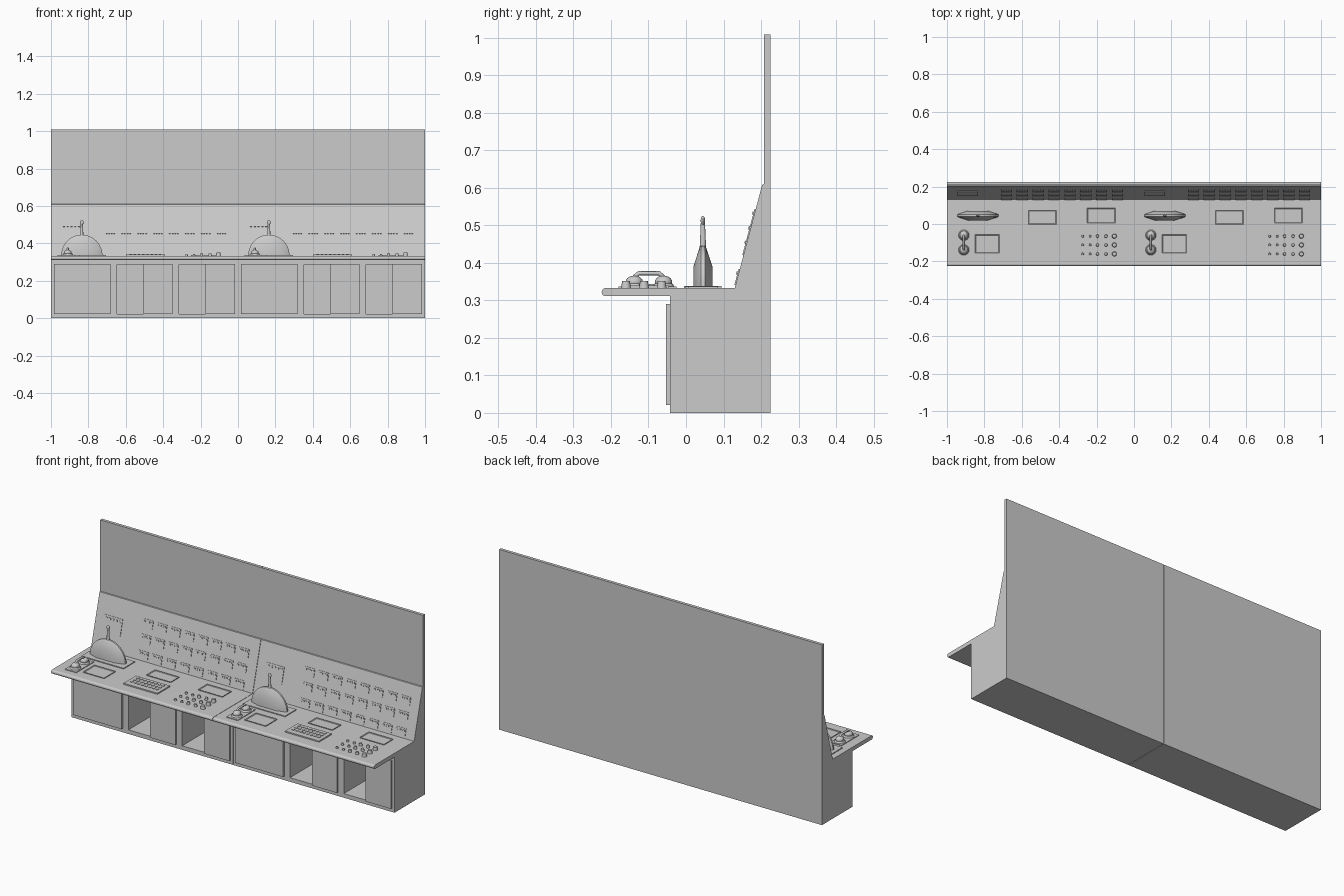
import bpy, bmesh, math
from mathutils import Vector, Matrix

if "Cube" in bpy.data.objects:
    bpy.data.objects.remove(bpy.data.objects["Cube"])

Z = 0.333                       # desk surface height
SLOPE_LO, SLOPE_HI = Vector((0, 0.13, Z)), Vector((0, 0.203, 0.608))
LEAN = math.atan2(SLOPE_HI.y - SLOPE_LO.y, SLOPE_HI.z - SLOPE_LO.z)


def finish(name, bm, smooth=False):
    bmesh.ops.recalc_face_normals(bm, faces=bm.faces)
    me = bpy.data.meshes.new(name)
    bm.to_mesh(me)
    bm.free()
    ob = bpy.data.objects.new(name, me)
    bpy.context.collection.objects.link(ob)
    bpy.ops.object.select_all(action='DESELECT')
    ob.select_set(True)
    bpy.context.view_layer.objects.active = ob
    if smooth:
        bpy.ops.object.shade_smooth_by_angle(angle=math.radians(35))
    return ob


def add_box(bm, lo, hi, rot=None):
    lo, hi = Vector(lo), Vector(hi)
    m = Matrix.Translation((lo + hi) / 2) @ Matrix.Diagonal((*(hi - lo), 1))
    bmesh.ops.create_cube(bm, size=1, matrix=(rot @ m) if rot else m)


def boxes(name, items):
    bm = bmesh.new()
    for lo, hi in items:
        add_box(bm, lo, hi)
    return finish(name, bm)


def prism(name, profile, x0, x1):
    bm = bmesh.new()
    face = bm.faces.new([bm.verts.new((x0, y, z)) for y, z in profile])
    new = bmesh.ops.extrude_face_region(bm, geom=[face])['geom']
    bmesh.ops.translate(bm, vec=(x1 - x0, 0, 0),
                        verts=[v for v in new if isinstance(v, bmesh.types.BMVert)])
    return finish(name, bm)


def framed_plate(bm, x, y, w, d, h=0.004):
    # thin screen with a raised rim
    add_box(bm, (x - w / 2, y - d / 2, Z - .002), (x + w / 2, y + d / 2, Z + h))
    n = len(bm.faces)
    bm.faces.ensure_lookup_table()
    top = max(bm.faces[n - 6:], key=lambda f: f.calc_center_median().z)
    bmesh.ops.inset_region(bm, faces=[top], thickness=0.006)
    bmesh.ops.translate(bm, verts=top.verts, vec=(0, 0, -0.003))


def lever_dome(o):
    # half wheel turned about the y axis, tapering towards its rim
    cx, cy = o + 0.165, 0.045
    profile = [(0, -.025), (.055, -.025), (.104, -.009), (.11, -.005),
               (.11, .005), (.104, .009), (.055, .025), (0, .025)]
    bm = bmesh.new()
    vs = [bm.verts.new((cx + r, cy + y, Z + .003)) for r, y in profile]
    es = [bm.edges.new(p) for p in zip(vs, vs[1:])]
    bmesh.ops.spin(bm, geom=vs + es, cent=(cx, cy, Z + .003), axis=(0, -1, 0),
                   angle=math.pi, steps=24)
    bmesh.ops.remove_doubles(bm, verts=bm.verts, dist=1e-5)
    finish("lever_dome", bm, True)
    bm = bmesh.new()
    bmesh.ops.create_cone(bm, cap_ends=True, segments=12, radius1=.009, radius2=.005,
                          depth=.09, matrix=Matrix.Translation((cx, cy, .475)))
    bmesh.ops.create_uvsphere(bm, u_segments=12, v_segments=8, radius=1,
                              matrix=Matrix.Translation((cx, cy, .512))
                              @ Matrix.Diagonal((.01, .006, .013, 1)))
    finish("lever_handle", bm, True)
    boxes("lever_base", [((cx - .13, -.005, Z - .002), (cx + .13, .095, Z + .005))])


def handset(o):
    cx = o + .09
    bm = bmesh.new()
    for y in (-.138, -.06):
        bmesh.ops.create_uvsphere(bm, u_segments=16, v_segments=10, radius=1,
                                  matrix=Matrix.Translation((cx, y, Z + .016))
                                  @ Matrix.Diagonal((.021, .023, .017, 1)))
        bmesh.ops.create_cone(bm, cap_ends=True, segments=16, radius1=.03, radius2=.024,
                              depth=.01, matrix=Matrix.Translation((cx, y, Z + .007)))
    finish("handset_ends", bm, True)
    cu = bpy.data.curves.new("handset_grip", 'CURVE')
    cu.dimensions = '3D'
    cu.bevel_depth = .006
    cu.bevel_resolution = 2
    cu.use_fill_caps = True
    sp = cu.splines.new('POLY')
    pts = [(-.138, .35), (-.136, .364), (-.126, .372), (-.072, .372), (-.062, .364), (-.06, .35)]
    sp.points.add(len(pts) - 1)
    for p, (y, z) in zip(sp.points, pts):
        p.co = (cx, y, z, 1)
    bpy.context.collection.objects.link(bpy.data.objects.new("handset_grip", cu))
    boxes("handset_cradle", [((cx - .035, -.18, Z - .002), (cx + .035, -.025, Z + .004))])


def slope_panel(o):
    # local frame: x along console, z up the slope, -y out of it
    rot = Matrix.Translation(SLOPE_LO) @ Matrix.Rotation(-LEAN, 4, 'X')
    plates, buttons = bmesh.new(), bmesh.new()
    for row in (.03, .115, .195):
        for c in range(8):
            x = o + .318 + c * .0848
            add_box(plates, (x - .03, -.003, row - .022), (x + .03, .003, row + .022), rot)
            for k in range(4):
                bx = x - .021 + k * .014
                add_box(buttons, (bx - .004, -.006, row + .006),
                        (bx + .004, 0, row + .014), rot)
    add_box(plates, (o + .055, -.003, .09), (o + .165, .003, .18), rot)
    for k in range(5):
        bx = o + .07 + k * .02
        add_box(buttons, (bx - .005, -.006, .16), (bx + .005, 0, .17), rot)
    finish("gauge_plates", plates)
    finish("gauge_buttons", buttons)


def desk_controls(o):
    bm = bmesh.new()
    for x, y, w, d in ((.216, -.106, .13, .10), (.51, .036, .15, .075), (.825, .045, .15, .08)):
        framed_plate(bm, o + x, y, w, d)
    finish("desk_screens", bm)
    # keyboard with rows of keys
    items = [((o + .40, -.155, Z - .002), (o + .61, -.045, Z + .007))]
    for r in range(3):
        for c in range(8):
            x, y = o + .42 + c * .0225, -.125 + r * .026
            items.append(((x, y, Z), (x + .012, y + .012, Z + .010)))
    boxes("keyboard", items)
    # knobs: four small and one large per row
    bm = bmesh.new()
    for y in (-.065, -.112, -.16):
        for x, r, h in ((.725, .007, .01), (.765, .007, .01), (.805, .009, .014),
                        (.85, .009, .014), (.895, .013, .018)):
            bmesh.ops.create_cone(bm, cap_ends=True, segments=12, radius1=r, radius2=r * .8,
                                  depth=h, matrix=Matrix.Translation((o + x, y, Z + h / 2)))
    finish("knobs", bm, True)


def module(o):
    x0, x1 = o + .001, o + .999
    # cabinet, rounded desk, slope and back board in one profile
    nose = [(-.214 - .011 * math.cos(a), .322 + .011 * math.sin(a))
            for a in [math.radians(d) for d in (-90, -60, -30, 0, 30, 60, 90)]]
    body = prism("console_body", [(.225, 0), (-.043, 0), (-.043, .311)] + nose
                 + [(.13, Z), (.203, .608), (.208, .61), (.208, 1.008), (.225, 1.008)], x0, x1)
    # open compartments
    cut = boxes("compartment_cutter", [((o + a, -.1, .023), (o + a + .142, .19, .288))
                                       for a in (.352, .685)])
    cut.hide_render = True
    mod = body.modifiers.new("compartments", 'BOOLEAN')
    mod.object, mod.operation, mod.solver = cut, 'DIFFERENCE', 'EXACT'
    bpy.context.view_layer.objects.active = body
    bpy.ops.object.modifier_apply(modifier=mod.name)
    bpy.data.objects.remove(cut)
    # sliding doors
    boxes("cabinet_doors", [((o + a, -.053, .021), (o + b, -.042, .29)) for a, b in
                            ((.017, .317), (.494, .65), (.827, .983))])
    lever_dome(o)
    handset(o)
    desk_controls(o)
    slope_panel(o)


for offset in (-1, 0):
    module(offset)
